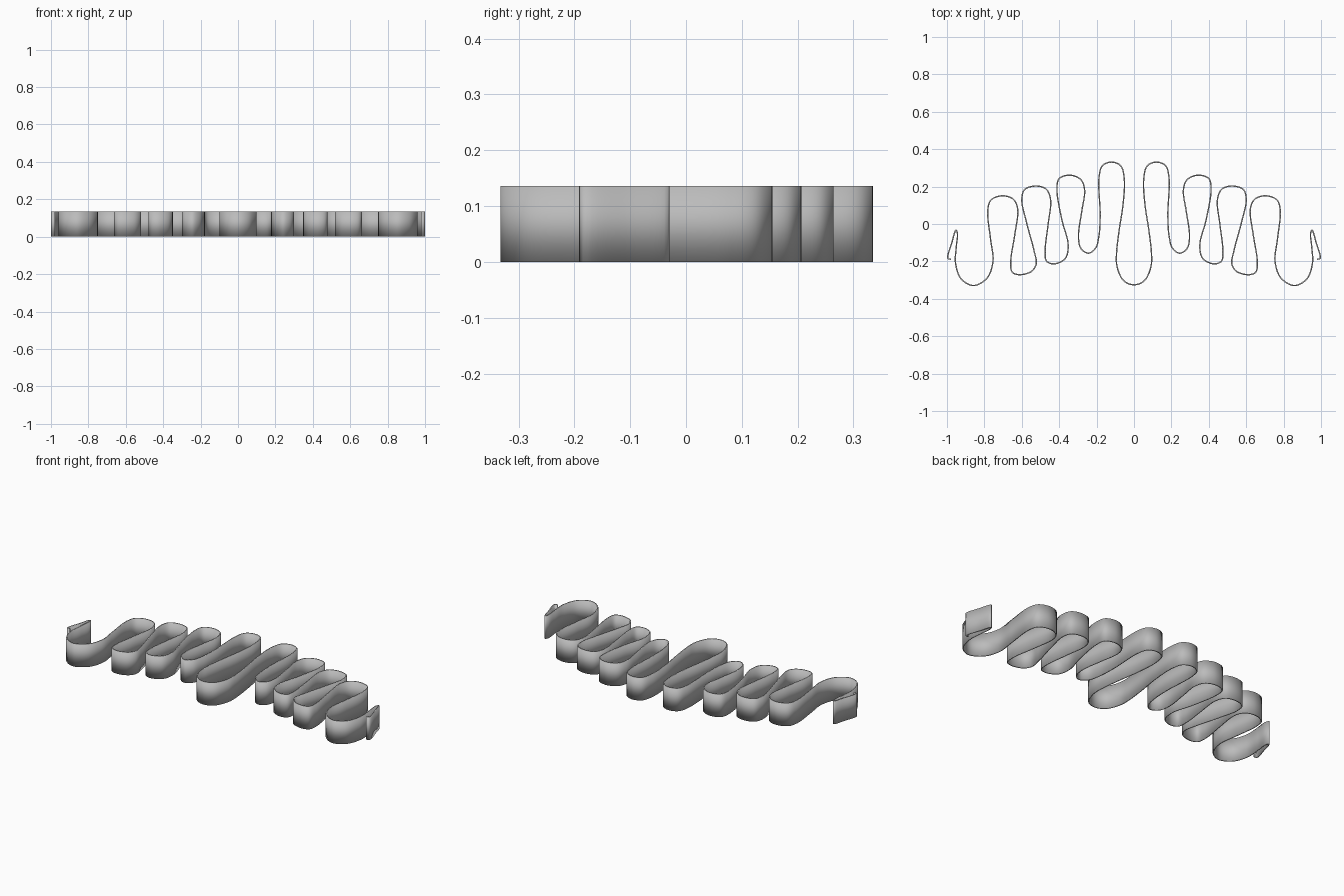
import bpy
import bmesh
from mathutils import Vector

HEIGHT = 0.136
THICKNESS = 0.007
STEPS = 8

if "Cube" in bpy.data.objects:
    bpy.data.objects.remove(bpy.data.objects["Cube"], do_unlink=True)

# Centreline of one half of the ribbon, in thousandths, fold by fold outwards
centre_loop = [(0, -325), (36, -316), (66, -290), (92, -220), (93, -150), (79, -30)]
first_fold = [(58, 110), (52, 240), (70, 310), (117, 331), (168, 313), (187, 250),
              (181, 50), (187, -60), (205, -128), (243, -156), (283, -132), (297, -70)]
second_fold = [(279, 70), (264, 180), (283, 236), (340, 261), (400, 243), (412, 185),
               (385, 20), (352, -110), (367, -183), (427, -213), (468, -198), (475, -140)]
third_fold = [(459, 0), (446, 130), (470, 187), (525, 203), (584, 185), (600, 130),
              (575, 10), (535, -140), (523, -213), (548, -253), (612, -271), (651, -257), (659, -200)]
fourth_fold = [(638, -60), (622, 80), (646, 133), (705, 151), (765, 128), (782, 70),
               (767, -80), (754, -200), (785, -288), (856, -329), (923, -295), (954, -210)]
end_hook = [(950, -120), (944, -50), (952, -33), (974, -100), (995, -183), (978, -188)]


def spline(points):
    """Centripetal Catmull-Rom curve through all points."""
    pts = [2 * points[0] - points[1]] + points + [2 * points[-1] - points[-2]]
    out = []
    for a, b, c, d in zip(pts, pts[1:], pts[2:], pts[3:]):
        ta = 0.0
        tb = ta + (b - a).length ** 0.5
        tc = tb + (c - b).length ** 0.5
        td = tc + (d - c).length ** 0.5
        for i in range(STEPS):
            t = tb + (tc - tb) * i / STEPS
            ab = a.lerp(b, (t - ta) / (tb - ta))
            bc = b.lerp(c, (t - tb) / (tc - tb))
            cd = c.lerp(d, (t - tc) / (td - tc))
            abc = ab.lerp(bc, (t - ta) / (tc - ta))
            bcd = bc.lerp(cd, (t - tb) / (td - tb))
            out.append(abc.lerp(bcd, (t - tb) / (tc - tb)))
    return out + [points[-1]]


# Mirror the half path so the ribbon is one continuous strip
half = [Vector((x, y, 0)) / 1000 for x, y in
        centre_loop + first_fold + second_fold + third_fold + fourth_fold + end_hook]
mirrored = [Vector((-p.x, p.y, 0)) for p in reversed(half[1:])]
path = spline(mirrored + half)

# Raise the path into a standing strip
bm = bmesh.new()
verts = [bm.verts.new(p) for p in path]
edges = [bm.edges.new(pair) for pair in zip(verts, verts[1:])]
raised = bmesh.ops.extrude_edge_only(bm, edges=edges)["geom"]
top = [g for g in raised if isinstance(g, bmesh.types.BMVert)]
bmesh.ops.translate(bm, verts=top, vec=(0, 0, HEIGHT))
bmesh.ops.recalc_face_normals(bm, faces=bm.faces)
mesh = bpy.data.meshes.new("folded_ribbon")
bm.to_mesh(mesh)
bm.free()

ribbon = bpy.data.objects.new("folded_ribbon", mesh)
bpy.context.collection.objects.link(ribbon)

# Give the strip its thin wall
wall = ribbon.modifiers.new("wall", "SOLIDIFY")
wall.thickness = THICKNESS
wall.offset = 0
wall.use_even_offset = False

# Plain grey finish
grey = bpy.data.materials.new("light_grey")
grey.use_nodes = True
colour = (0.5, 0.5, 0.5, 1)
grey.diffuse_color = colour
grey.node_tree.nodes["Principled BSDF"].inputs["Base Color"].default_value = colour
mesh.materials.append(grey)

bpy.context.view_layer.objects.active = ribbon
ribbon.select_set(True)
bpy.ops.object.shade_smooth_by_angle()
